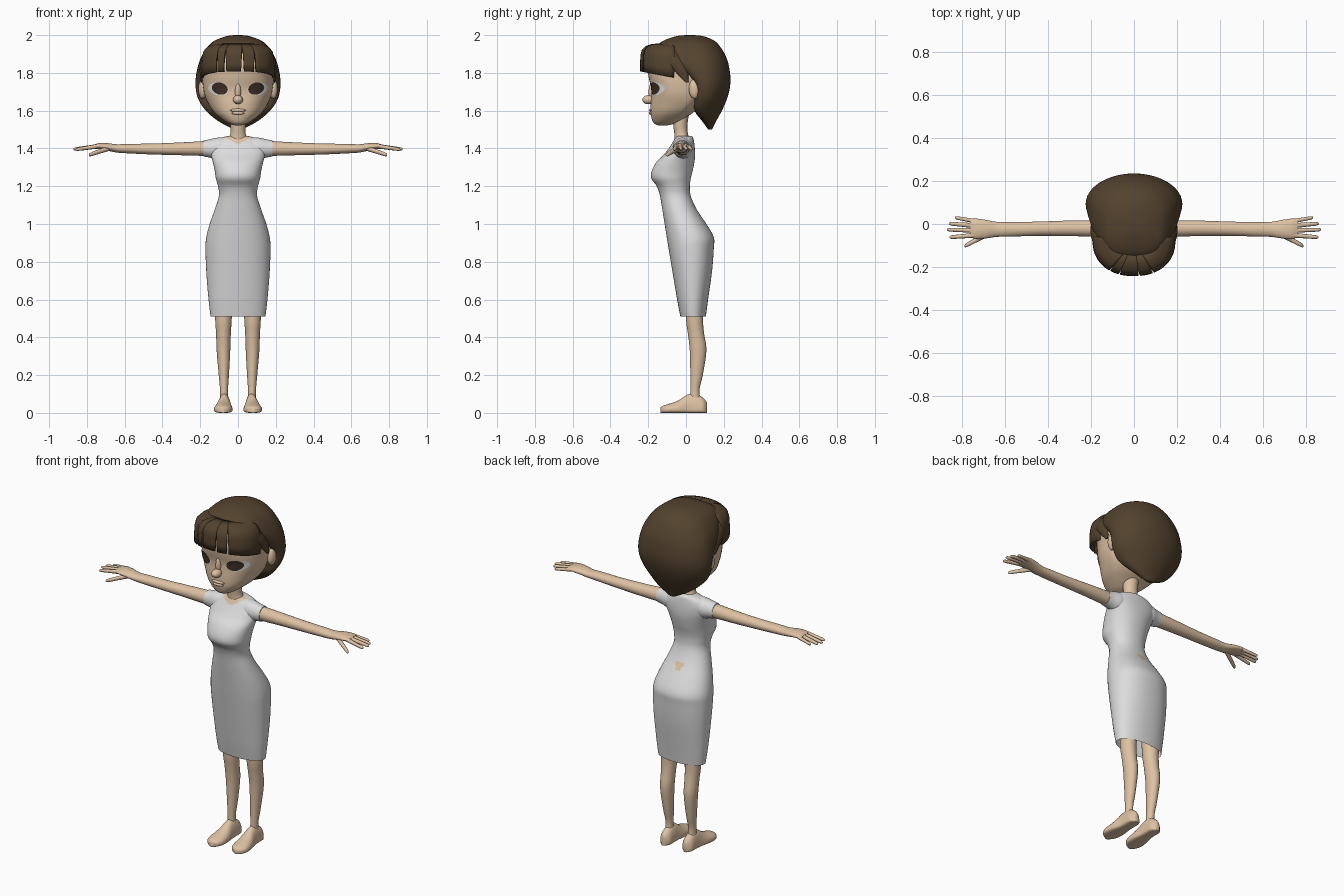
import bpy, bmesh
from math import sin, cos, pi, radians, copysign
from mathutils import Vector

if "Cube" in bpy.data.objects:
    bpy.data.objects.remove(bpy.data.objects["Cube"])


def material(name, rgb):
    m = bpy.data.materials.new(name)
    m.diffuse_color = (*rgb, 1)
    m.use_nodes = True
    m.node_tree.nodes["Principled BSDF"].inputs["Base Color"].default_value = m.diffuse_color
    return m


SKIN = material("skin", (0.73, 0.54, 0.37))
HAIR = material("brown hair", (0.088, 0.056, 0.028))
CLOTH = material("white cloth", (0.72, 0.72, 0.73))
WHITE = material("eye white", (0.85, 0.85, 0.85))
IRIS = material("dark iris", (0.05, 0.03, 0.02))


def finish(name, bm, mats, mirrored=False):
    bmesh.ops.recalc_face_normals(bm, faces=bm.faces)
    me = bpy.data.meshes.new(name)
    bm.to_mesh(me)
    bm.free()
    for m in mats:
        me.materials.append(m)
    ob = bpy.data.objects.new(name, me)
    bpy.context.collection.objects.link(ob)
    if mirrored:
        ob.modifiers.new("mirror", 'MIRROR')
    return ob


def dense(rows, steps=4):
    """Smooth (Catmull-Rom) interpolation of the rows."""
    out = []
    for i in range(len(rows) - 1):
        p = [rows[max(0, min(len(rows) - 1, i + k))] for k in (-1, 0, 1, 2)]
        for j in range(steps):
            t = j / steps
            out.append([0.5 * (2 * b + (c - a) * t + (2 * a - 5 * b + 4 * c - d) * t * t
                               + (3 * b - a - 3 * c + d) * t ** 3) for a, b, c, d in zip(*p)])
    return out + [list(rows[-1])]


def power(v, e):
    return copysign(abs(v) ** (2 / e), v)


def loft(name, axis, rows, mats, e=(2, 2), n=32, caps=(True, True), mirrored=False, rule=None):
    """Rows: position on axis, centre a, centre b, radius a, radius -b, (radius +b)."""
    bm = bmesh.new()
    rings = []
    for r in dense(rows):
        t, ca, cb, ra, lo = r[:5]
        hi = r[5] if len(r) > 5 else lo
        ring = []
        for k in range(n):
            an = 2 * pi * k / n
            s = sin(an)
            ex = e[0] if s < 0 else e[1]
            a = ca + ra * power(cos(an), ex)
            b = cb + (lo if s < 0 else hi) * power(s, ex)
            ring.append(bm.verts.new({'x': (t, a, b), 'y': (a, t, b), 'z': (a, b, t)}[axis]))
        rings.append(ring)
    for p, q in zip(rings, rings[1:]):
        for k in range(n):
            bm.faces.new((p[k], p[(k + 1) % n], q[(k + 1) % n], q[k]))
    for use, ring in zip(caps, (rings[0], rings[-1])):
        if use:
            bm.faces.new(ring)
    if rule:
        for f in bm.faces:
            f.material_index = rule(f.calc_center_median())
    return finish(name, bm, mats, mirrored)


def body(rows):
    """(z, half width, front y, back y, centre y) -> loft rows"""
    return [(z, 0, c, w, c - f, b - c) for z, w, f, b, c in rows]


def ball(name, loc, size, mat, mirrored=False):
    bm = bmesh.new()
    bmesh.ops.create_uvsphere(bm, u_segments=24, v_segments=14, radius=1)
    for v in bm.verts:
        v.co = Vector(loc) + Vector(c * s for c, s in zip(v.co, size))
    return finish(name, bm, [mat], mirrored)


# head
head_rows = body([
    (1.522, .015, -.145, -.10, -.12), (1.535, .055, -.172, -.05, -.10), (1.57, .105, -.185, .01, -.06),
    (1.60, .135, -.188, .05, -.03), (1.64, .16, -.187, .08, 0), (1.68, .176, -.183, .11, 0),
    (1.72, .184, -.184, .13, 0), (1.78, .19, -.198, .16, .02), (1.85, .186, -.2, .17, .03),
    (1.91, .15, -.145, .15, .03), (1.95, .08, -.09, .1, .02)])
FACE = 2.3
loft("head", 'z', head_rows, [SKIN], e=(FACE, 2), n=48)
ball("nose", (0, -.198, 1.658), (.026, .034, .024), SKIN)
ball("nose_bridge", (0, -.178, 1.70), (.016, .02, .05), SKIN)
ball("upper_lip", (0, -.183, 1.602), (.042, .014, .009), SKIN)
ball("lower_lip", (0, -.183, 1.587), (.034, .014, .009), SKIN)
ball("ear", (.188, .045, 1.715), (.022, .03, .052), SKIN, True)


# eyes: thin plates laid on the face surface
def face_y(x, z):
    rows = dense(head_rows)
    for p, q in zip(rows, rows[1:]):
        if p[0] <= z <= q[0]:
            u = (z - p[0]) / (q[0] - p[0])
            c, w, f = (p[i] + (q[i] - p[i]) * u for i in (2, 3, 4))
            return c - f * max(0, 1 - (abs(x) / w) ** FACE) ** (1 / FACE)


def eye_plate(name, cx, cz, rx, rz, lift, mat):
    bm = bmesh.new()
    rings = []
    for r in (.02, .35, .7, 1):
        ring = []
        for k in range(28):
            a = 2 * pi * k / 28
            x = cx + rx * r * cos(a)
            z = cz + rz * r * sin(a) + .12 * (x - cx)
            ring.append(bm.verts.new((x, face_y(x, z) - lift, z)))
        rings.append(ring)
    bm.faces.new(rings[0])
    for p, q in zip(rings, rings[1:]):
        for k in range(28):
            bm.faces.new((p[k], p[(k + 1) % 28], q[(k + 1) % 28], q[k]))
    for f in bm.faces:
        f.normal_update()
    return finish(name, bm, [mat], True)


eye_plate("eye_white", .104, 1.715, .054, .033, .003, WHITE)
eye_plate("eye_iris", .096, 1.717, .042, .032, .006, IRIS)

# main bob of hair
loft("back_hair", 'z', body([
    (2.0, .01, .01, .03, .02), (1.995, .06, -.05, .09, .02), (1.97, .125, -.12, .15, .03),
    (1.94, .16, -.155, .18, .05), (1.90, .187, -.14, .205, .06), (1.85, .208, -.10, .224, .08),
    (1.78, .223, 0, .235, .09), (1.72, .224, .04, .232, .095), (1.66, .21, .04, .216, .085),
    (1.60, .17, .045, .19, .08), (1.545, .105, .085, .16, .11), (1.50, .02, .118, .138, .128)]),
    [HAIR], e=(3, 2), n=48)

# fringe: locks with tapering slits between them
LEVELS = [(0, 1), (.3, 1.0), (.6, .99), (.8, .95), (.93, .84), (1, .66), (1.03, .42)]
edges = [-97, -34, -19, 6, 26, 97]
for a0, a1 in zip(edges, edges[1:]):
    bm = bmesh.new()
    grid = []
    for h, s in LEVELS:
        row = []
        for k in range(13):
            gap = 2.2 * max(0, 1 - h)
            a = radians(a0 + gap + (a1 - a0 - 2 * gap) * k / 12)
            low = 1.808 - .03 * (1 - cos(a))
            row.append(bm.verts.new((.187 * s * power(sin(a), 2.2),
                                     -.08 - .157 * s * power(cos(a), 2.2), low + (1.946 - low) * h)))
        grid.append(row)
    for p, q in zip(grid, grid[1:]):
        for k in range(12):
            bm.faces.new((p[k], p[k + 1], q[k + 1], q[k]))
    lock = finish("fringe_lock", bm, [HAIR])
    solid = lock.modifiers.new("thickness", 'SOLIDIFY')
    solid.thickness = .012
    solid.offset = 0

# small locks in front of the ears
loft("side_lock", 'z', [(1.91, .155, -.08, .025, .035), (1.86, .176, -.055, .022, .045),
                        (1.81, .188, -.025, .015, .035), (1.75, .193, .005, .004, .008)],
     [HAIR], n=16, mirrored=True)

# neck
loft("neck", 'z', [(1.40, 0, -.02, .06, .035), (1.45, 0, -.022, .05, .038), (1.48, 0, -.026, .04, .036),
                   (1.52, 0, -.03, .04, .037), (1.58, 0, -.03, .045, .045)], [SKIN])


# dress, with a V neckline and a small opening at the back
def dress_rule(c):
    v_neck = c.y < -.02 and c.z > 1.425 + abs(c.x) * .5
    opening = c.y > 0 and 1.035 < c.z < 1.075 and abs(c.x) < .022
    return int(v_neck or opening)


dress = [(.51, .145, -.03, .105), (.60, .156, -.047, .117), (.75, .168, -.072, .138), (.87, .172, -.092, .147),
         (.93, .168, -.102, .147), (1.0, .15, -.113, .108), (1.08, .122, -.126, .055), (1.15, .101, -.138, .025),
         (1.20, .106, -.155, .02), (1.24, .117, -.183, .025), (1.28, .123, -.182, .035), (1.33, .134, -.155, .045),
         (1.37, .145, -.115, .048), (1.41, .15, -.085, .046), (1.44, .125, -.066, .042), (1.457, .09, -.056, .038),
         (1.466, .05, -.05, .03)]
loft("dress", 'z', body([(z, w, f, b, (f + b) / 2) for z, w, f, b in dress]), [CLOTH, SKIN],
     e=(2.2, 2.2), n=64, caps=(False, True), rule=dress_rule)
loft("sleeve", 'x', [(.05, -.018, 1.405, .05, .055), (.11, -.02, 1.40, .052, .057),
                     (.15, -.022, 1.40, .045, .048), (.182, -.022, 1.40, .041, .043)], [CLOTH], mirrored=True)

# arm with palm
loft("arm", 'x', [(.16, -.022, 1.40, .039, .04), (.3, -.02, 1.398, .036, .034), (.45, -.022, 1.397, .033, .029),
                  (.58, -.025, 1.399, .034, .025), (.64, -.025, 1.40, .035, .022), (.69, -.024, 1.408, .043, .02),
                  (.735, -.022, 1.412, .047, .016), (.765, -.02, 1.41, .042, .01)], [SKIN], mirrored=True)

# fingers and thumb: base and tip
for name, base, tip, r in [("little_finger", (.74, .013, 1.41), (.835, .03, 1.396), .009),
                           ("ring_finger", (.74, -.008, 1.412), (.862, .002, 1.396), .010),
                           ("middle_finger", (.74, -.03, 1.412), (.872, -.026, 1.396), .010),
                           ("index_finger", (.74, -.052, 1.412), (.86, -.062, 1.394), .010),
                           ("thumb", (.68, -.045, 1.402), (.79, -.103, 1.365), .012)]:
    b, t = Vector(base), Vector(tip)
    rows = [(*b.lerp(t, u), r * k, r * k) for u, k in ((0, 1.2), (.5, 1), (.9, .85), (1, .3))]
    loft(name, 'x', rows, [SKIN], n=12, mirrored=True)

# legs and feet
loft("leg", 'z', [(.75, .075, .04, .055, .05), (.5, .077, .045, .044, .045), (.42, .077, .053, .039, .043),
                  (.33, .077, .064, .036, .044), (.2, .075, .056, .027, .033), (.12, .074, .047, .021, .024),
                  (.05, .073, .05, .022, .028)], [SKIN], mirrored=True)
foot = [(.111, .072, .012, .055), (.09, .072, .032, .08), (.05, .072, .034, .102), (.01, .073, .036, .098),
        (-.04, .076, .046, .066), (-.09, .079, .048, .048), (-.122, .08, .034, .038), (-.136, .08, .01, .028)]
loft("foot", 'y', [(y, x, .02, w, .02, top - .02) for y, x, w, top in foot], [SKIN],
     e=(3.5, 2), n=24, mirrored=True)

# smooth shading
for ob in bpy.context.scene.objects:
    ob.select_set(True)
    bpy.context.view_layer.objects.active = ob
bpy.ops.object.shade_smooth_by_angle(angle=radians(50))
